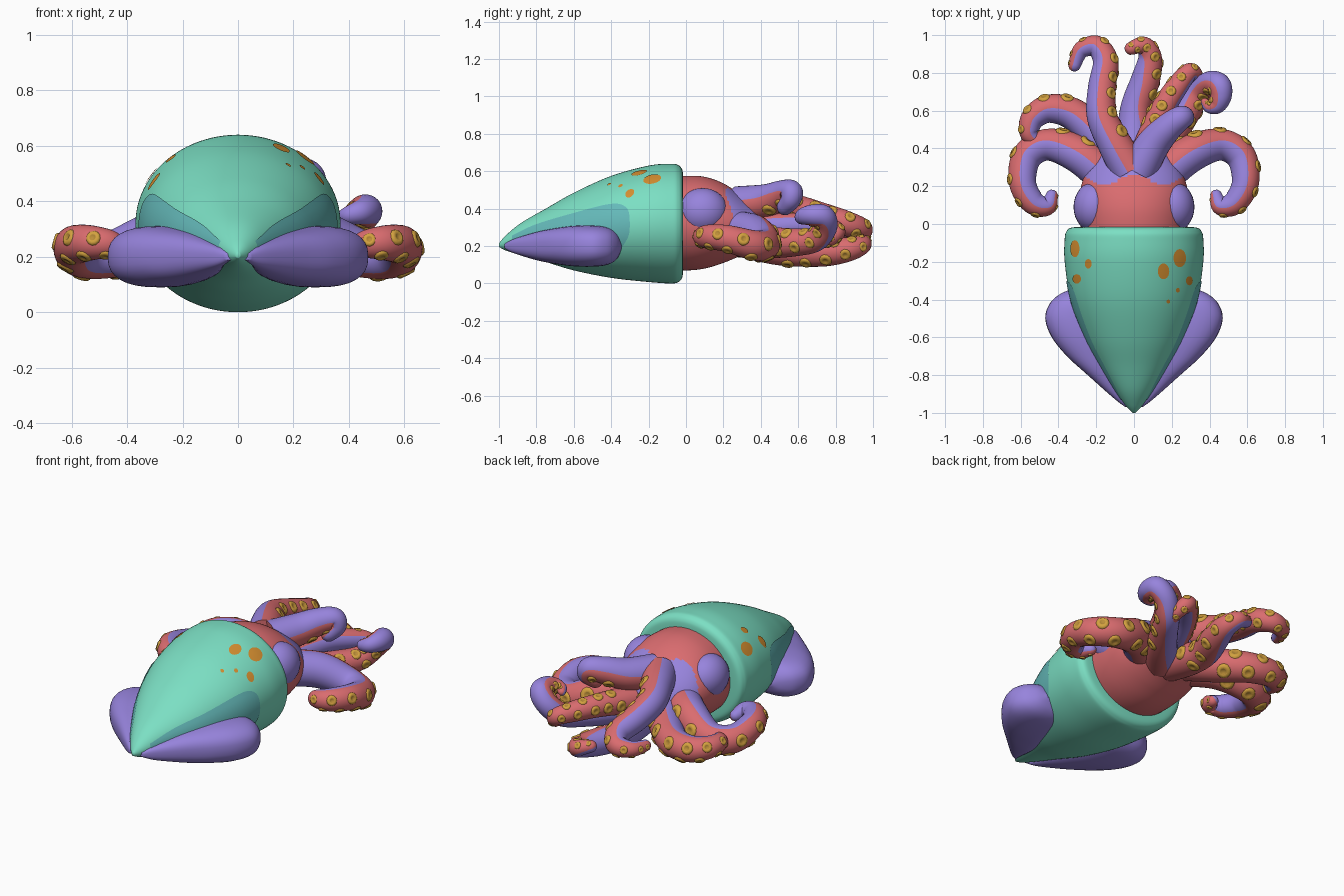
import bpy, bmesh
from math import sin, cos, acos, asin, pi, radians, copysign
from mathutils import Vector, Matrix

if "Cube" in bpy.data.objects:
    bpy.data.objects.remove(bpy.data.objects["Cube"])


def material(name, rgb):
    m = bpy.data.materials.new(name)
    m.use_nodes = True
    m.diffuse_color = (*rgb, 1)
    m.node_tree.nodes["Principled BSDF"].inputs["Base Color"].default_value = (*rgb, 1)
    return m


GREEN = material("mantle green", (.20, .74, .55))
TEAL = material("side patch teal", (.13, .49, .49))
PURPLE = material("soft purple", (.31, .23, .72))
RED = material("coral red", (.70, .15, .16))
YELLOW = material("sucker yellow", (.65, .36, .05))
BROWN = material("sucker hollow ochre", (.50, .27, .04))
ORANGE = material("spot orange", (.66, .27, .03))


def smooth(keys, steps):
    """Catmull-Rom curve through tuples of any length."""
    k = [Vector(p) for p in (keys[0], *keys, keys[-1])]
    out = []
    for a, b, c, d in zip(k, k[1:], k[2:], k[3:]):
        for i in range(steps):
            t = i / steps
            out.append(.5 * (2 * b + (c - a) * t + (2 * a - 5 * b + 4 * c - d) * t ** 2
                             + (3 * b - a - 3 * c + d) * t ** 3))
    return out + [k[-1]]


def finish(name, bm, mats, angle=50):
    me = bpy.data.meshes.new(name)
    bm.to_mesh(me)
    bm.free()
    ob = bpy.data.objects.new(name, me)
    bpy.context.collection.objects.link(ob)
    for m in mats:
        me.materials.append(m)
    bpy.ops.object.select_all(action='DESELECT')
    ob.select_set(True)
    bpy.context.view_layer.objects.active = ob
    bpy.ops.object.shade_smooth_by_angle(angle=radians(angle))


def loft(name, rings, mats, rule=lambda c, j: 0, angle=50):
    """Skin a list of point rings; rule(centre, column) picks the material."""
    bm = bmesh.new()
    loops = [[bm.verts.new(p) for p in ring] for ring in rings]
    n = len(loops[0])
    for a, b in zip(loops, loops[1:]):
        for j in range(n):
            f = bm.faces.new((a[j], a[(j + 1) % n], b[(j + 1) % n], b[j]))
            f.material_index = rule(f.calc_center_median(), j)
    for loop in (loops[0], loops[-1]):
        f = bm.faces.new(loop)
        f.material_index = rule(f.calc_center_median(), 0)
    bmesh.ops.recalc_face_normals(bm, faces=bm.faces)
    finish(name, bm, mats, angle)


def oval(y, half, top, bottom, n=96):
    zc, h = (top + bottom) / 2, (top - bottom) / 2
    return [(half * cos(2 * pi * i / n), y, zc + h * sin(2 * pi * i / n)) for i in range(n)]


# Mantle: y, half width, top, bottom
mantle_keys = [(-1, .008, .215, .195), (-.96, .045, .26, .175), (-.88, .10, .325, .15),
               (-.75, .18, .40, .115), (-.6, .26, .485, .07), (-.4, .335, .575, .03),
               (-.2, .367, .63, .008), (-.08, .367, .64, 0), (-.04, .358, .632, .008),
               (-.02, .335, .608, .032), (-.015, .28, .57, .075)]
mantle = smooth(mantle_keys, 9)
loft("mantle", [oval(*k) for k in mantle], [GREEN], angle=80)


def section(y):
    """Half width, middle height and half height of the mantle at y."""
    b = next(i for i, k in enumerate(mantle) if k[0] >= y)
    lo, hi = mantle[b - 1], mantle[b]
    k = lo.lerp(hi, (y - lo[0]) / (hi[0] - lo[0]))
    return k[1], (k[2] + k[3]) / 2, (k[2] - k[3]) / 2


def on_mantle(y, angle):
    a, zc, h = section(y)
    lift = Vector((cos(angle) / a, -.5, sin(angle) / h)).normalized() * .004
    return Vector((a * cos(angle), y, zc + h * sin(angle))) + lift


# Teal patches around the fins: y, lower edge, upper edge
patch_keys = [(-.93, .19, .255), (-.8, .15, .315), (-.6, .125, .375), (-.45, .12, .415),
              (-.37, .16, .425), (-.325, .22, .41), (-.305, .26, .38), (-.3, .30, .33)]
bm = bmesh.new()
for mirrored in (False, True):
    rows = []
    for y, low, up in smooth(patch_keys, 6):
        _, zc, h = section(y)
        a0, a1 = asin((low - zc) / h), asin((up - zc) / h)
        angles = [a0 + (a1 - a0) * i / 12 for i in range(13)]
        rows.append([bm.verts.new(on_mantle(y, pi - a if mirrored else a)) for a in angles])
    for a, b in zip(rows, rows[1:]):
        for i in range(12):
            quad = (a[i], a[i + 1], b[i + 1], b[i])
            bm.faces.new(quad if mirrored else quad[::-1])
finish("side_patches", bm, [TEAL])

# Spots: thin plates following the mantle top
spots = [(-.31, -.13, .024, .045), (-.24, -.21, .018, .025), (-.3, -.29, .022, .025),
         (.24, -.18, .033, .048), (.155, -.25, .03, .042), (.29, -.3, .018, .024),
         (.23, -.35, .01, .012), (.18, -.41, .01, .01)]
bm = bmesh.new()
for x, y, rx, ry in spots:
    def spot_vert(s, i):
        yy = y + s * ry * sin(i * pi / 10)
        return bm.verts.new(on_mantle(yy, acos((x + s * rx * cos(i * pi / 10)) / section(yy)[0])))
    mid = spot_vert(0, 0)
    inner, outer = [[spot_vert(s, i) for i in range(20)] for s in (.5, 1)]
    for i in range(20):
        j = (i + 1) % 20
        bm.faces.new((mid, inner[i], inner[j]))
        bm.faces.new((inner[i], outer[i], outer[j], inner[j]))
finish("mantle_spots", bm, [ORANGE])

# Fins: y, inner x, outer x, half height
fin_keys = [(-.97, .02, .045, .012), (-.92, .04, .11, .038), (-.8, .045, .245, .075),
            (-.7, .055, .355, .095), (-.6, .08, .435, .108), (-.5, .1, .47, .11),
            (-.42, .12, .445, .1), (-.37, .15, .39, .07), (-.345, .2, .33, .02)]
for side, label in ((1, "left"), (-1, "right")):
    rings = []
    for y, inner, outer, h in smooth(fin_keys, 6):
        ring = []
        for i in range(32):
            c, s = cos(i * pi / 16), sin(i * pi / 16)
            x = (inner + outer) / 2 + (outer - inner) / 2 * copysign(abs(c) ** .8, c)
            ring.append((side * x, y, .2 + h * copysign(abs(s) ** .8, s)))
        rings.append(ring)
    loft(label + "_fin", rings, [PURPLE])

# Head, with purple where the arms begin
head_keys = [(-.12, .27, .56, .08), (0, .285, .575, .07), (.1, .29, .57, .08),
             (.2, .28, .535, .11), (.3, .24, .47, .15), (.4, .15, .4, .18), (.44, .03, .32, .27)]
loft("head", [oval(*k) for k in smooth(head_keys, 10)], [RED, PURPLE],
     lambda c, j: int(c.y > .235 + .03 * cos(c.x * 20) and c.z > .28))

# Eyes
for side, label in ((1, "left"), (-1, "right")):
    bpy.ops.mesh.primitive_uv_sphere_add(segments=32, ring_count=16, radius=1,
                                         location=(side * .205, .09, .385))
    eye = bpy.context.object
    eye.name = label + "_eye"
    eye.scale = (.115, .135, .125)
    eye.data.materials.append(PURPLE)
    bpy.ops.object.shade_smooth_by_angle()


# Arms: path points with radius, direction the suckers face at the root, total twist
def arm(name, keys, facing, twist=0, sides=32):
    pts = smooth(keys, 8)
    pos, rad = [p.to_3d() for p in pts], [p[3] for p in pts]
    d = Vector(facing)
    rings, frames = [], []
    for i, p in enumerate(pos):
        t = (pos[min(i + 1, len(pos) - 1)] - pos[max(i - 1, 0)]).normalized()
        d = Matrix.Rotation(radians(twist) / len(pos), 3, t) @ (d - t * d.dot(t)).normalized()
        frames.append((p, t, d.copy(), t.cross(d), rad[i]))
    p, t, d, e, r = frames[-1]
    caps = [(p + t * r * sin(a), t, d, e, r * cos(a)) for a in (.5, 1, 1.4)]
    for p, t, d, e, r in frames + caps:
        rings.append([p + r * (d * cos(2 * pi * j / sides) + e * sin(2 * pi * j / sides))
                      for j in range(sides)])
    loft(name, rings, [PURPLE, RED],
         lambda c, j: int(cos(2 * pi * (j + .5) / sides) > -.15), 80)

    # Two staggered rows of cup suckers
    bm = bmesh.new()
    travelled, row = 0, 1
    for (p0, *_), (p, t, d, e, r) in zip(frames, frames[1:]):
        travelled += (p - p0).length
        if (p - pos[0]).length < .2 or travelled < r * .55:
            continue
        travelled, row = 0, -row
        out = d * cos(.66) + e * row * sin(.66)
        u, v = t, out.cross(t)
        cup = []
        for size, lift in ((.48, .84), (.44, .97), (.36, 1.05), (.2, 1.06), (.15, 1.02)):
            cup.append([bm.verts.new(p + r * (out * lift + size * (u * cos(k * pi / 6) + v * sin(k * pi / 6))))
                        for k in range(12)])
        for a, b in zip(cup, cup[1:]):
            for k in range(12):
                f = bm.faces.new((a[k], a[(k + 1) % 12], b[(k + 1) % 12], b[k]))
                f.material_index = int(b is cup[-1])
        bm.faces.new(cup[-1]).material_index = 1
    finish(name + "_suckers", bm, [YELLOW, BROWN], 80)


side_arm = [(.12, .22, .29, .1), (.28, .36, .27, .1), (.45, .42, .21, .085), (.565, .36, .205, .08),
            (.59, .22, .24, .072), (.535, .115, .25, .064), (.46, .095, .245, .05), (.435, .15, .23, .032)]
for side, label in ((1, "left"), (-1, "right")):
    arm(label + "_side_arm", [(side * x, y, z, r) for x, y, z, r in side_arm], (-.6 * side, .7, -.25))

arm("right_hooked_arm",
    [(-.06, .3, .27, .1), (-.18, .45, .23, .095), (-.32, .58, .21, .085), (-.45, .61, .21, .075),
     (-.535, .56, .22, .064), (-.555, .48, .23, .05), (-.51, .43, .23, .03)], (.65, .65, -.2))
arm("left_raised_arm",
    [(.06, .3, .24, .1), (.18, .45, .22, .085), (.27, .58, .22, .075), (.34, .69, .235, .066),
     (.4, .745, .3, .063), (.45, .735, .355, .063), (.46, .68, .365, .058), (.44, .63, .36, .046),
     (.4, .62, .35, .034), (.375, .645, .345, .022)], (.5, -.5, -.2), -110)
arm("right_upper_arm",
    [(-.02, .28, .42, .1), (-.1, .42, .42, .09), (-.17, .57, .4, .08), (-.17, .72, .36, .074),
     (-.15, .86, .32, .067), (-.2, .94, .29, .058), (-.28, .92, .28, .045), (-.315, .84, .28, .033)],
    (1, .3, -.05))
arm("left_upper_arm",
    [(.02, .28, .42, .1), (.1, .42, .44, .09), (.18, .51, .475, .076), (.245, .56, .488, .065),
     (.262, .56, .45, .055), (.235, .53, .41, .045)], (0, 0, -1))
arm("lower_middle_arm",
    [(0, .3, .24, .1), (0, .48, .19, .09), (.01, .62, .17, .08), (.06, .76, .17, .077),
     (.085, .88, .185, .063), (.05, .945, .21, .048), (-.015, .93, .23, .035)], (.5, 0, -.8), -105)
arm("left_lower_arm",
    [(.05, .32, .28, .09), (.1, .48, .3, .075), (.16, .62, .31, .065), (.23, .73, .3, .058),
     (.295, .805, .28, .048), (.33, .77, .24, .04), (.33, .69, .21, .033)], (-.65, .4, .6))
